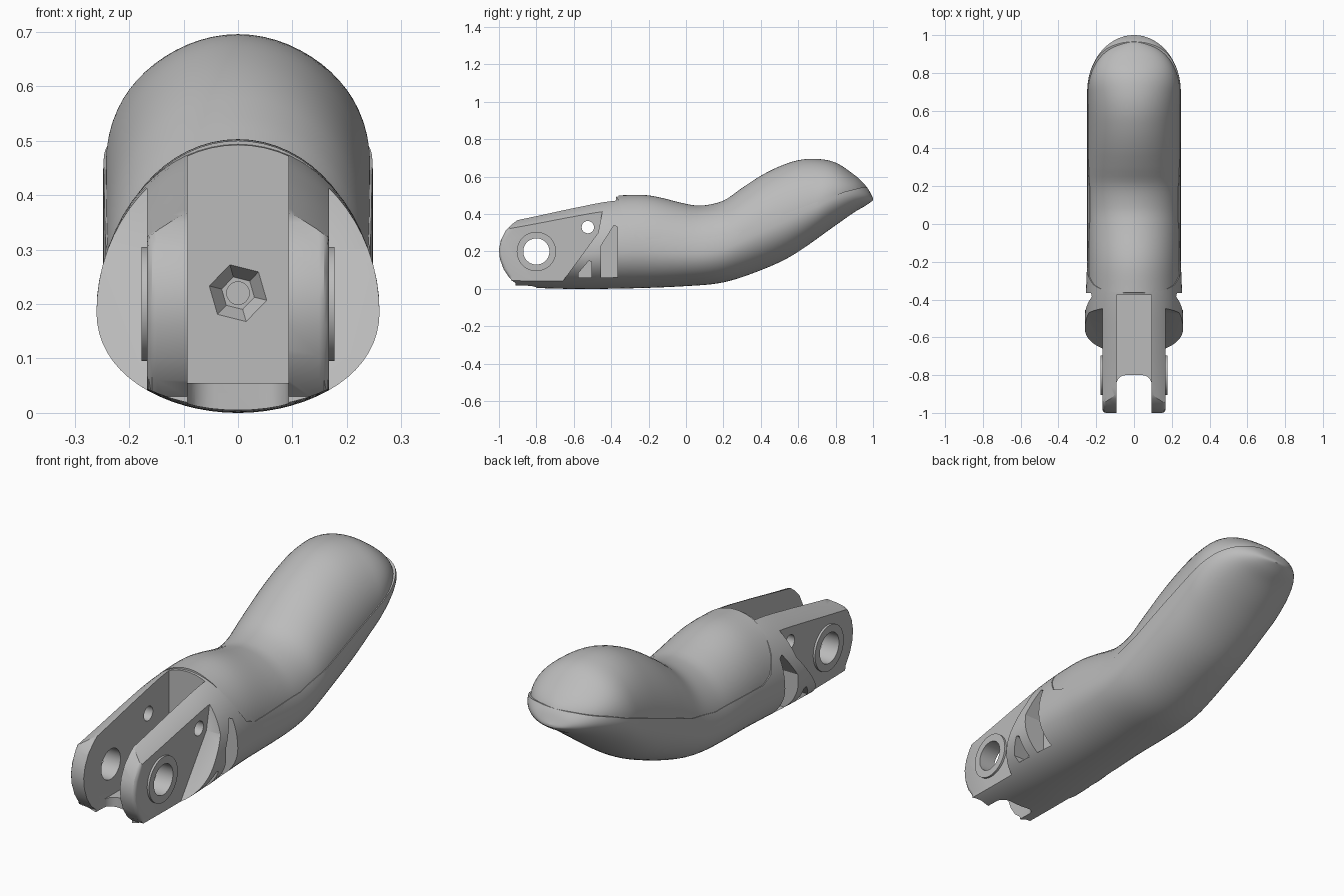
import bpy, bmesh, math
from mathutils import Vector

if "Cube" in bpy.data.objects:
    bpy.data.objects.remove(bpy.data.objects["Cube"])

grey = bpy.data.materials.new("matte grey")
grey.diffuse_color = (0.5, 0.5, 0.5, 1)
grey.use_nodes = True
grey.node_tree.nodes["Principled BSDF"].inputs["Base Color"].default_value = grey.diffuse_color


def make(name, bm):
    bmesh.ops.recalc_face_normals(bm, faces=bm.faces)
    me = bpy.data.meshes.new(name)
    bm.to_mesh(me)
    bm.free()
    me.materials.append(grey)
    ob = bpy.data.objects.new(name, me)
    bpy.context.collection.objects.link(ob)
    return ob


def prism(pts, axis, lo, hi, bevel=0):
    """Extrude a 2D outline along x (points y,z), y (points x,z) or z (points x,y)."""
    place = {"x": lambda p, t: (t, *p), "y": lambda p, t: (p[0], t, p[1]),
             "z": lambda p, t: (*p, t)}[axis]
    bm = bmesh.new()
    a = [bm.verts.new(place(p, lo)) for p in pts]
    b = [bm.verts.new(place(p, hi)) for p in pts]
    caps = [bm.faces.new(a), bm.faces.new(b)]
    n = len(pts)
    for i in range(n):
        bm.faces.new((a[i], a[(i + 1) % n], b[(i + 1) % n], b[i]))
    if bevel:
        edges = {e for f in caps for e in f.edges}
        bmesh.ops.bevel(bm, geom=list(edges), offset=bevel, segments=3,
                        profile=0.5, affect='EDGES')
    return make("cutter", bm)


def circle(cx, cy, r, n=32, turn=0):
    return [(cx + r * math.cos(turn + 2 * math.pi * i / n),
             cy + r * math.sin(turn + 2 * math.pi * i / n)) for i in range(n)]


def frustum(pts_a, pts_b, ya, yb):
    """Tapered plug along y."""
    bm = bmesh.new()
    a = [bm.verts.new((x, ya, z)) for x, z in pts_a]
    b = [bm.verts.new((x, yb, z)) for x, z in pts_b]
    bm.faces.new(a)
    bm.faces.new(b)
    for i in range(len(a)):
        j = (i + 1) % len(a)
        bm.faces.new((a[i], a[j], b[j], b[i]))
    return make("cutter", bm)


def boolean(ob, tool, op, keep=False):
    m = ob.modifiers.new("cut", 'BOOLEAN')
    m.operation, m.solver, m.object = op, 'EXACT', tool
    bpy.context.view_layer.objects.active = ob
    bpy.ops.object.modifier_apply(modifier=m.name)
    if not keep:
        bpy.data.objects.remove(tool, do_unlink=True)


def curve(pts, y):
    """Smooth (cubic Hermite) reading of a y -> z profile."""
    n = len(pts)
    slope = lambda i, j: (pts[j][1] - pts[i][1]) / (pts[j][0] - pts[i][0])
    tan = lambda i: slope(max(i - 1, 0), min(i + 1, n - 1))
    k = next((i for i in range(n - 1) if y <= pts[i + 1][0]), n - 2)
    h = pts[k + 1][0] - pts[k][0]
    t = (y - pts[k][0]) / h
    return ((2*t**3 - 3*t*t + 1) * pts[k][1] + (t**3 - 2*t*t + t) * h * tan(k)
            + (3*t*t - 2*t**3) * pts[k + 1][1] + (t**3 - t*t) * h * tan(k + 1))


def loft(name, top, bottom, width, y0, y1, n=70, sides=64):
    """Egg-shaped sections, widest at 40 % height, rounding off at the tip."""
    bm = bmesh.new()
    rings = []
    for s in range(n):
        y = y0 + (y1 - y0) * math.sin(math.pi / 2 * s / (n - 1))
        u = max(0, (y - 0.7) / (y1 - 0.7))
        w = max(0.006, width(y) * math.sqrt(max(0, 1 - u * u)))
        zt, zb = curve(top, y), curve(bottom, y)
        zt = max(zt, zb + 0.012)
        zc = zb + (0.4 + 0.1 * u) * (zt - zb)
        ring = []
        for i in range(sides):
            a = 2 * math.pi * i / sides
            h = (zt - zc) if math.sin(a) > 0 else (zc - zb)
            ring.append(bm.verts.new((w * math.cos(a), y, zc + h * math.sin(a))))
        rings.append(ring)
    for r, q in zip(rings, rings[1:]):
        for i in range(sides):
            j = (i + 1) % sides
            bm.faces.new((r[i], r[j], q[j], q[i]))
    bm.faces.new(rings[0])
    bm.faces.new(rings[-1])
    return make(name, bm)


# Side-view profiles (y, z)
top = [(-1.05, .35), (-.8, .405), (-.6, .45), (-.38, .492), (-.2, .495), (0, .455), (.08, .445),
       (.2, .472), (.3, .54), (.4, .605), (.5, .655), (.6, .688), (.7, .695), (.8, .675),
       (.9, .61), (.97, .54), (1, .485)]
bottom = [(-1.05, .015), (-.8, .005), (-.6, 0), (-.3, .003), (0, .015), (.2, .035), (.4, .1),
          (.57, .18), (.8, .34), (.9, .41), (.96, .445), (1, .473)]
pad_top = [(-.37, .5), (-.2, .5)] + top[5:14] + [(.9, .61), (.95, .565), (.972, .535)]
pad_bottom = [(y, z + .02) for y, z in bottom[2:-2]] + [(.98, .46)]
seam = [(-.365, .9), (-.365, .49), (-.35, .43), (-.32, .355), (-.28, .29), (-.22, .265), (.12, .27),
        (.3, .31), (.5, .39), (.7, .465), (.85, .52), (.95, .545), (1.1, .555), (1.1, .9)]

# Finger body, with the soft pad seated into its top
body = loft("finger_body", top, bottom, lambda y: .26 - .012 * min(1, max(0, (y + .5) / .3)), -1.05, 1.0)
pad = loft("grip_pad", pad_top, pad_bottom, lambda y: .243, -.362, .972)
pad_zone = prism(seam, "x", -.5, .5)
boolean(pad, pad_zone, 'INTERSECT', keep=True)
boolean(body, pad_zone, 'DIFFERENCE')

# Trim the front to narrow, round-nosed prongs ahead of a slanted shoulder
nose = [(-.3, -.06), (-.92, -.06), (-.91, .03), (-.945, .06), (-.975, .105), (-.995, .16), (-1, .21),
        (-.99, .26), (-.965, .31), (-.925, .35), (-.87, .39), (-.8, .45), (-.8, .8), (-.3, .8)]
rear = [(-.67, -.08), (-.66, .04), (-.47, .30), (-.44, .45), (-.43, .85), (1.2, .85), (1.2, -.08)]
keep = prism(nose, "x", -.167, .167, bevel=.018)
boolean(keep, prism(rear, "x", -.5, .5), 'UNION')
boolean(body, keep, 'INTERSECT')

# Raised rings around the pivot
boolean(body, prism(circle(-.8, .2, .105, 48), "x", -.177, .177), 'UNION')

# Slot between the prongs, with a rounded opening through the floor
boolean(body, prism([(-.093, -1.2), (.093, -1.2), (.093, -.375), (-.093, -.375)], "z", .055, .9), 'DIFFERENCE')
arc = [(s * (.043 + .05 * math.cos(a)), -.85 + .05 * math.sin(a))
       for s, angs in ((1, range(0, 91, 15)), (-1, range(90, -1, -15))) for a in map(math.radians, angs)]
boolean(body, prism([(.093, -1.2)] + arc + [(-.093, -1.2)], "z", -.2, .3), 'DIFFERENCE')

# Pivot hole and small cross hole
boolean(body, prism(circle(-.8, .2, .07, 48), "x", -.4, .4), 'DIFFERENCE')
boolean(body, prism(circle(-.525, .33, .033, 24), "x", -.4, .4), 'DIFFERENCE')

# Side pockets behind the shoulder
pockets = ([(-.455, .06), (-.365, .06), (-.365, .33), (-.385, .34), (-.455, .23)],
           [(-.575, .06), (-.505, .06), (-.505, .145), (-.52, .15), (-.575, .085)])
for pts in pockets:
    for side in (-1, 1):
        lo, hi = sorted((side * .15, side * .4))
        boolean(body, prism(pts, "x", lo, hi), 'DIFFERENCE')

# Hexagonal tapered socket in the slot wall
boolean(body, frustum(circle(0, .22, .055, 6, 1.85), circle(0, .22, .031, 6, 1.85), -.376, -.34), 'DIFFERENCE')
boolean(body, prism(circle(0, .22, .021, 16), "y", -.36, -.25), 'DIFFERENCE')

# Smooth shading with crisp edges
for ob in (body, pad):
    bpy.ops.object.select_all(action='DESELECT')
    ob.select_set(True)
    bpy.context.view_layer.objects.active = ob
    bpy.ops.object.shade_smooth_by_angle(angle=math.radians(30))
for ob in list(bpy.data.objects):
    if ob.name.startswith("cutter"):
        bpy.data.objects.remove(ob, do_unlink=True)
